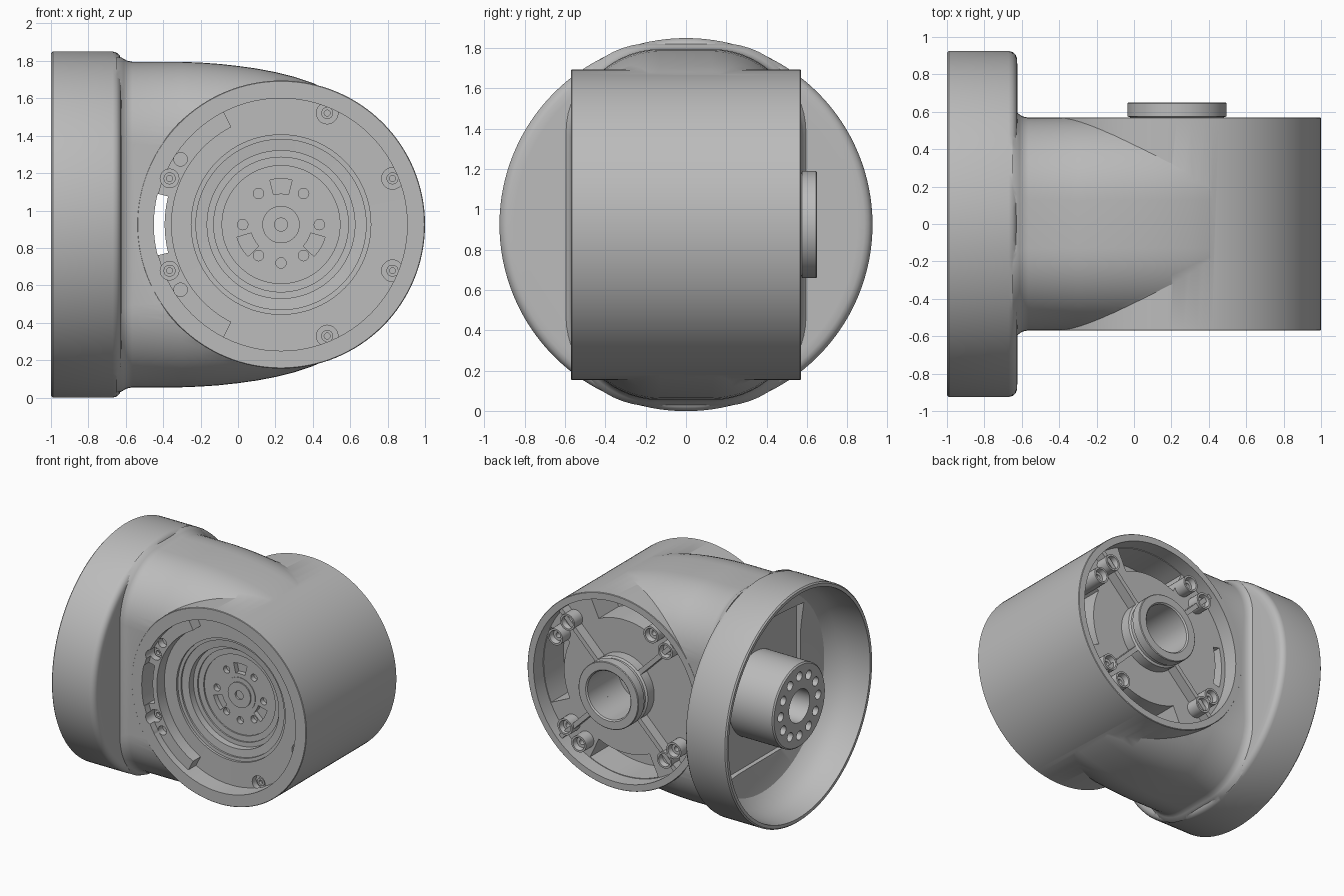
import bpy, bmesh
from math import sin, cos, pi, radians
from mathutils import Matrix

cube = bpy.data.objects.get("Cube")
if cube:
    bpy.data.objects.remove(cube)

grey = bpy.data.materials.new("satin_grey")
grey.use_nodes = True
grey.diffuse_color = (0.5, 0.5, 0.5, 1)
grey.node_tree.nodes["Principled BSDF"].inputs["Base Color"].default_value = (0.5, 0.5, 0.5, 1)

MID = 0.925
# local z becomes +y through the drum, or +x through the flange
DRUM = Matrix.Translation((0.23, 0, MID)) @ Matrix.Rotation(-pi / 2, 4, 'X')
FLANGE = Matrix.Translation((0, 0, MID)) @ Matrix.Rotation(pi / 2, 4, 'Y')


def loft(bm, rings, wrap=False):
    rows = [[bm.verts.new(p) for p in ring] for ring in rings]
    n = len(rows[0])
    pairs = list(zip(rows, rows[1:])) + ([(rows[-1], rows[0])] if wrap else [])
    for a, b in pairs:
        for i in range(n):
            j = (i + 1) % n
            bm.faces.new((a[i], a[j], b[j], b[i]))
    if not wrap:
        bm.faces.new(rows[0])
        bm.faces.new(rows[-1])


def lathe(bm, profile, seg=96, wrap=False, cx=0, cy=0):
    loft(bm, [[(cx + r * cos(2 * pi * i / seg), cy + r * sin(2 * pi * i / seg), t)
               for i in range(seg)] for r, t in profile], wrap)


def sector(bm, r0, r1, t0, t1, mid, half, steps=12):
    angles = [radians(mid - half + 2 * half * i / steps) for i in range(steps + 1)]
    pts = [(r1 * cos(a), r1 * sin(a)) for a in angles]
    pts += [(r0 * cos(a), r0 * sin(a)) for a in reversed(angles)]
    loft(bm, [[(x, y, t) for x, y in pts] for t in (t0, t1)])


def holes(bm, dist, angles, r, t0, t1, seg=20):
    for a in angles:
        lathe(bm, [(r, t0), (r, t1)], seg, cx=dist * cos(radians(a)), cy=dist * sin(radians(a)))


def make(name, bm, matrix=Matrix()):
    bmesh.ops.recalc_face_normals(bm, faces=bm.faces)
    bm.transform(matrix)
    mesh = bpy.data.meshes.new(name)
    bm.to_mesh(mesh)
    bm.free()
    mesh.materials.append(grey)
    ob = bpy.data.objects.new(name, mesh)
    bpy.context.collection.objects.link(ob)
    return ob


def activate(ob):
    bpy.ops.object.select_all(action='DESELECT')
    ob.select_set(True)
    bpy.context.view_layer.objects.active = ob


def combine(ob, other, operation):
    activate(ob)
    mod = ob.modifiers.new(operation, 'BOOLEAN')
    mod.operation, mod.solver, mod.object = operation, 'EXACT', other
    bpy.ops.object.modifier_apply(modifier=mod.name)
    bpy.data.objects.remove(other)


def smooth(ob):
    activate(ob)
    bpy.ops.object.shade_smooth_by_angle(angle=radians(28))


# Housing: cross drum, tapering neck and round flange
bm = bmesh.new()
lathe(bm, [(0.766, -0.57), (0.77, -0.566), (0.77, 0.566), (0.766, 0.57)], 128)
housing = make("housing", bm, DRUM)


def neck_ring(x, w, h, r=0.44, steps=14):
    ring = []
    for q, (sy, sz) in enumerate(((1, 1), (-1, 1), (-1, -1), (1, -1))):
        for i in range(steps + 1):
            a = (q + i / steps) * pi / 2
            ring.append((x, sy * (w - r) + r * cos(a), MID + sz * (h - r) + r * sin(a)))
    return ring


bm = bmesh.new()
stations = [(-0.65, 0.61, 0.9), (-0.625, 0.596, 0.894), (-0.61, 0.584, 0.885), (-0.595, 0.575, 0.877),
            (-0.565, 0.569, 0.87), (-0.3, 0.569, 0.87), (-0.2, 0.569, 0.866),
            (-0.1, 0.569, 0.859), (0, 0.569, 0.848), (0.1, 0.569, 0.834),
            (0.2, 0.569, 0.815), (0.3, 0.569, 0.79), (0.4, 0.569, 0.757), (0.5, 0.569, 0.71)]
loft(bm, [neck_ring(*s) for s in stations])
combine(housing, make("neck", bm), 'UNION')

bm = bmesh.new()
lathe(bm, [(0.915, -1), (0.925, -0.99), (0.925, -0.67), (0.92, -0.65),
           (0.905, -0.633), (0.885, -0.625), (0.85, -0.624)], 128)
combine(housing, make("flange", bm, FLANGE), 'UNION')

# Flange cavity, then a square pocket sunk into the neck with two screw holes
bm = bmesh.new()
lathe(bm, [(0.89, -1.1), (0.89, -0.99), (0.875, -0.85), (0.84, -0.75), (0.77, -0.68), (0.6, -0.645)], 128)
combine(housing, make("flange_cavity", bm, FLANGE), 'DIFFERENCE')
bm = bmesh.new()
bmesh.ops.create_cube(bm, size=1)
bm.transform(Matrix.Translation((-0.76, 0, MID)) @ Matrix.Diagonal((0.3, 1.04, 1.08, 1)))
combine(housing, make("neck_pocket", bm), 'DIFFERENCE')
bm = bmesh.new()
holes(bm, 0.64, (45, -45), 0.04, -0.7, -0.58)
combine(housing, make("neck_screw_holes", bm, FLANGE), 'DIFFERENCE')

# Stepped front recess, and back recess
bm = bmesh.new()
lathe(bm, [(0.675, -0.7), (0.675, -0.42), (0.48, -0.419), (0.48, -0.40), (0.455, -0.399),
           (0.455, -0.385), (0.395, -0.38), (0.395, -0.325), (0.36, -0.324), (0.36, -0.312),
           (0.315, -0.311), (0.315, -0.30)])
lathe(bm, [(0.715, 0.7), (0.715, 0.45)])
combine(housing, make("recesses", bm, DRUM), 'DIFFERENCE')

# Raised ledge on the neck side of the front recess
bm = bmesh.new()
sector(bm, 0.585, 0.69, -0.515, -0.40, 180, 63, 40)
combine(housing, make("front_ledge", bm, DRUM), 'UNION')

# Cable slot, hub windows, deep back pockets and tube bore
bm = bmesh.new()
sector(bm, 0.622, 0.68, -0.8, 0.8, 180, 14)
for a in (-90, 30, 150):
    sector(bm, 0.165, 0.245, -0.4, -0.26, a, 14)
for a in (-90, 0, 90):
    sector(bm, 0.53, 0.71, 0.2, 0.6, a, 25)
lathe(bm, [(0.19, 0.25), (0.19, 0.8)], 64)
combine(housing, make("pockets", bm, DRUM), 'DIFFERENCE')

# Screw holes in the recess floor, ledge and hub
bm = bmesh.new()
floor_screws = (22.5, -22.5, 67.5, -67.5)
ledge_screws = (157.5, -157.5)
holes(bm, 0.645, floor_screws, 0.058, -0.43, -0.37)
holes(bm, 0.645, ledge_screws, 0.05, -0.6, -0.46)
holes(bm, 0.64, (147, -147), 0.036, -0.6, -0.46)
holes(bm, 0.205, (0, 180, 54, 90, 126, 234, 306), 0.028, -0.4, -0.26)
combine(housing, make("screw_holes", bm, DRUM), 'DIFFERENCE')
smooth(housing)

# Sunken screws
bm = bmesh.new()
for angles, t in ((floor_screws, -0.36), (ledge_screws, -0.45)):
    for a in angles:
        x, y = 0.645 * cos(radians(a)), 0.645 * sin(radians(a))
        lathe(bm, [(0.032, t), (0.032, t - 0.035), (0.016, t - 0.035), (0.016, t)], 20, True, x, y)
smooth(make("front_screws", bm, DRUM))

# Raised centre rings on the hub
bm = bmesh.new()
lathe(bm, [(0.135, -0.29), (0.135, -0.305), (0.1, -0.305), (0.1, -0.29)], 48, True)
lathe(bm, [(0.1, -0.29), (0.1, -0.315), (0.035, -0.315), (0.035, -0.29)], 48, True)
smooth(make("hub_centre", bm, DRUM))

# Protruding tube at the back
bm = bmesh.new()
lathe(bm, [(0.265, 0.43), (0.265, 0.53), (0.25, 0.54), (0.25, 0.57), (0.265, 0.575), (0.265, 0.645),
           (0.26, 0.65), (0.2, 0.65), (0.19, 0.64), (0.19, 0.43)], 80, True)
smooth(make("back_tube", bm, DRUM))

# Diagonal back ribs
bm = bmesh.new()
for k in range(4):
    m = Matrix.Rotation(radians(45 + 90 * k), 4, 'Z')
    pts = [(0.255, -0.018), (0.72, -0.018), (0.72, 0.018), (0.255, 0.018)]
    loft(bm, [[m @ Matrix.Translation((x, y, t)).translation for x, y in pts] for t in (0.43, 0.53)])
make("back_ribs", bm, DRUM)

# Paired screw bosses at the back
bm = bmesh.new()
for a in (28, 45, 120, 135, 214, 226, 303, 318):
    x, y = 0.61 * cos(radians(a)), -0.61 * sin(radians(a))
    lathe(bm, [(0.065, 0.3), (0.065, 0.55), (0.05, 0.55), (0.042, 0.51), (0.02, 0.51), (0.02, 0.3)],
          24, True, x, y)
smooth(make("back_bosses", bm, DRUM))

# Output shaft with a ring of bolt holes
bm = bmesh.new()
lathe(bm, [(0.33, -0.6), (0.33, -0.99), (0.32, -1), (0.13, -1), (0.13, -0.6)], 80, True)
shaft = make("output_shaft", bm, FLANGE)
bm = bmesh.new()
holes(bm, 0.235, range(0, 360, 30), 0.036, -1.1, -0.8)
combine(shaft, make("bolt_holes", bm, FLANGE), 'DIFFERENCE')
smooth(shaft)
